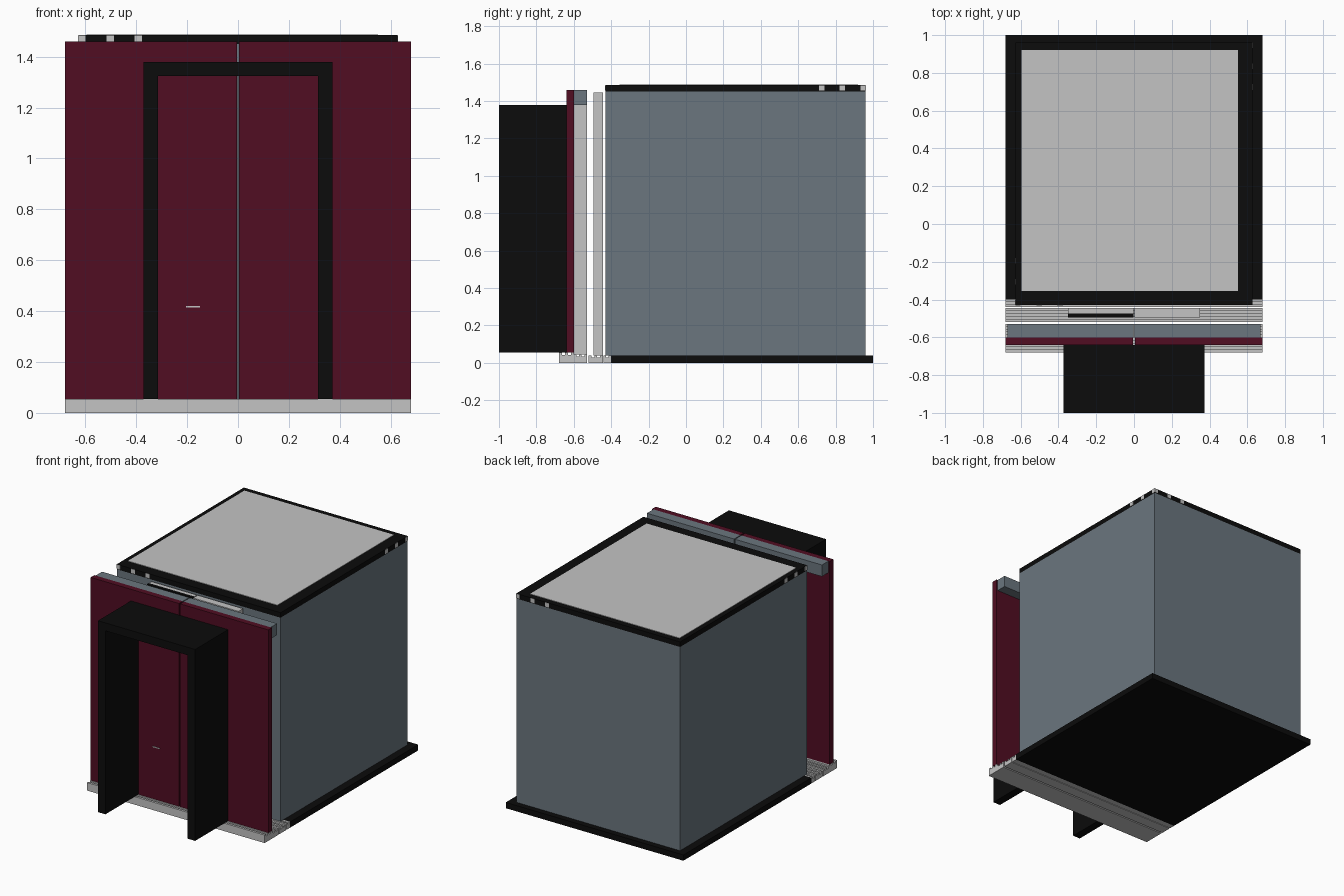
import bpy, bmesh

if "Cube" in bpy.data.objects:
    bpy.data.objects.remove(bpy.data.objects["Cube"])


def material(name, rgb):
    m = bpy.data.materials.new(name)
    m.diffuse_color = (*rgb, 1)
    m.use_nodes = True
    m.node_tree.nodes["Principled BSDF"].inputs["Base Color"].default_value = m.diffuse_color
    return m


CRIMSON = material("crimson", (0.082, 0.004, 0.016))
BLACK = material("black", (0.0035, 0.0035, 0.0035))
LIGHT = material("light_grey", (0.55, 0.55, 0.55))
BLUE = material("blue_grey", (0.145, 0.18, 0.21))


def boxes(name, mat, *parts):
    """One object made of boxes given as (x0, x1, y0, y1, z0, z1)."""
    bm = bmesh.new()
    for x0, x1, y0, y1, z0, z1 in parts:
        cube = bmesh.ops.create_cube(bm, size=1)
        for v in cube["verts"]:
            v.co = (x0 + (v.co.x + .5) * (x1 - x0),
                    y0 + (v.co.y + .5) * (y1 - y0),
                    z0 + (v.co.z + .5) * (z1 - z0))
    me = bpy.data.meshes.new(name)
    bm.to_mesh(me)
    bm.free()
    me.materials.append(mat)
    ob = bpy.data.objects.new(name, me)
    bpy.context.collection.objects.link(ob)
    return ob


def mirrored(name, mat, *parts):
    """Right-hand boxes mirrored across x = 0."""
    ob = boxes(name, mat, *parts)
    mod = ob.modifiers.new("mirror", 'MIRROR')
    mod.use_axis[0] = True
    return ob


def sill(name, y0, y1, height, grooves):
    """Grooved threshold: a base plate with evenly spaced rails."""
    n = 2 * grooves + 1
    step = (y1 - y0) / n
    parts = [(-.68, .68, y0, y1, 0, height - .012)]
    parts += [(-.68, .68, y0 + i * step, y0 + (i + 1) * step, height - .012, height)
              for i in range(0, n, 2)]
    boxes(name, LIGHT, *parts)


# Cabin shell: floor, walls with door opening, ceiling
W, Y0, Y1 = .627, -.43, .96
boxes("floor", BLACK, (-.68, .68, -.40, 1.0, 0, .04))
boxes("back_wall", BLUE, (-W, W, Y1 - .03, Y1, .04, 1.45))
mirrored("side_wall", BLUE, (W - .03, W, Y0, Y1 - .03, .04, 1.45))
mirrored("front_return", BLUE, (.33, W - .03, Y0, Y0 + .03, .04, 1.45))
boxes("door_transom", BLUE, (-.33, .33, Y0, Y0 + .03, 1.34, 1.45))
boxes("roof", BLACK, (-W, W, Y0, Y1, 1.45, 1.485))
boxes("roof_panel", LIGHT, (-.595, .55, -.355, .92, 1.48, 1.488))

# Light tabs on the roof edge, repeated around two opposite corners
tabs = []
for a, b in ((0, .027), (.11, .14), (.22, .25)):
    for s in (-1, 1):
        xs = sorted((s * (W - a), s * (W - b)))
        ye = Y0 if s < 0 else Y1
        tabs.append((*xs, ye - .002, ye + .002, 1.455, 1.484))
        ys = sorted((ye - s * a, ye - s * b))
        tabs.append((s * W - .002, s * W + .002, *ys, 1.455, 1.484))
boxes("roof_edge_tabs", LIGHT, *tabs)

# Cabin doors and the dark strip on the left leaf
boxes("cabin_door_right", LIGHT, (.003, .35, -.495, -.445, .04, 1.445))
boxes("cabin_door_left", LIGHT, (-.35, -.003, -.475, -.445, .04, 1.445))
boxes("cabin_door_strip", BLACK, (-.35, -.003, -.495, -.475, 1.43, 1.446))
boxes("cabin_door_left_face", LIGHT, (-.35, -.003, -.495, -.475, .04, 1.43))

# Landing doors, inner leaves and header
mirrored("landing_door", CRIMSON, (.004, .68, -.64, -.60, .055, 1.46))
mirrored("landing_header", BLUE, (.003, .67, -.60, -.53, 1.38, 1.46))
mirrored("inner_leaf", LIGHT, (.001, .35, -.60, -.53, .045, 1.38))
boxes("door_mark", LIGHT, (-.205, -.15, -.644, -.64, .414, .42))

# Portal surround
mirrored("portal_side", BLACK, (.315, .372, -1.0, -.64, .055, 1.325))
boxes("portal_top", BLACK, (-.372, .372, -1.0, -.64, 1.325, 1.38))

# Thresholds
sill("landing_sill", -.68, -.60, .055, 2)
sill("landing_sill_rear", -.60, -.53, .045, 2)
sill("cabin_sill", -.52, -.445, .04, 2)
sill("cabin_sill_rear", -.44, -.40, .04, 1)
